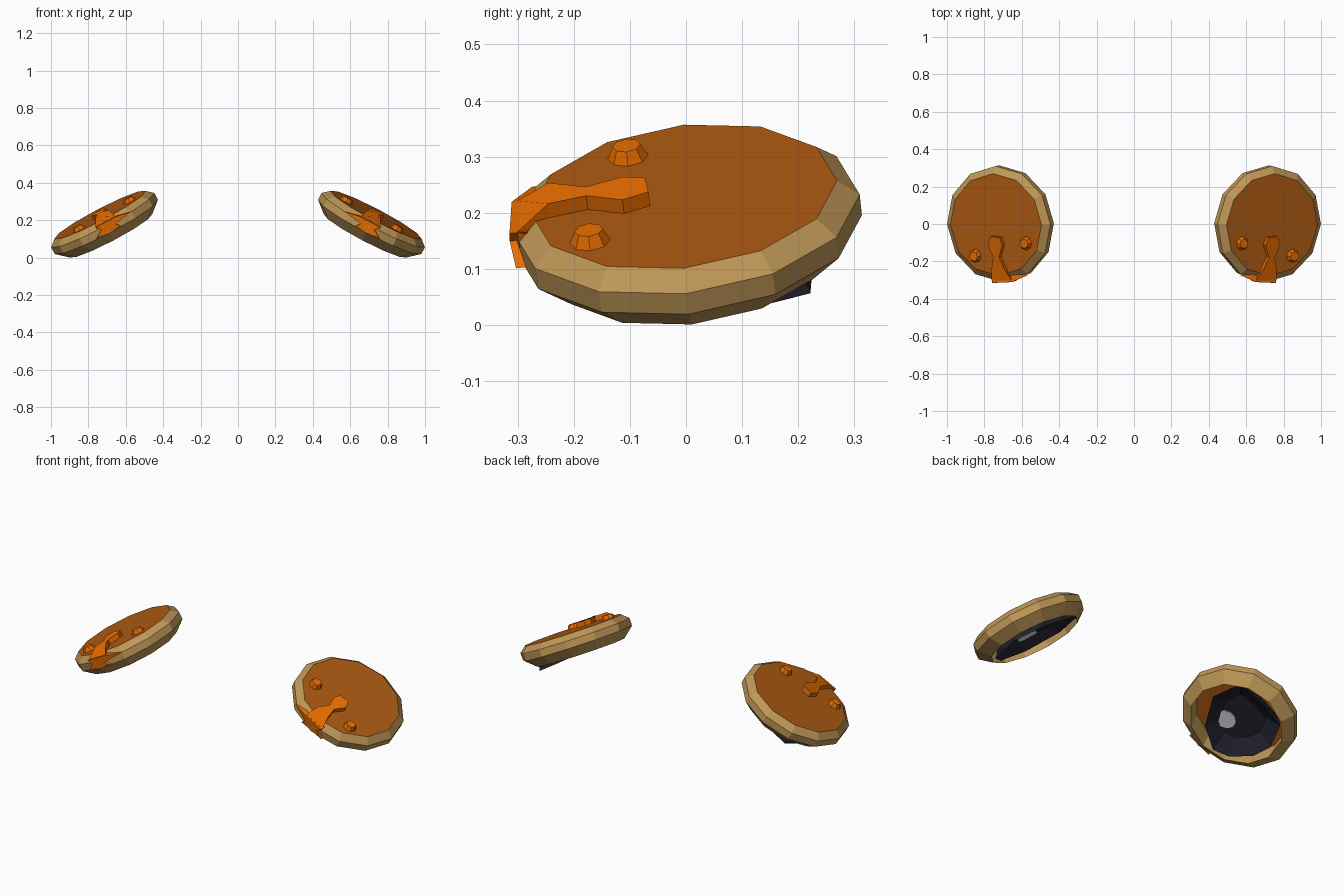
import bpy, bmesh
from math import sin, cos, pi, sqrt
from mathutils import Vector

cube = bpy.data.objects.get("Cube")
if cube:
    bpy.data.objects.remove(cube)


def material(name, rgb):
    m = bpy.data.materials.new(name)
    m.use_nodes = True
    m.diffuse_color = (*rgb, 1)
    m.node_tree.nodes["Principled BSDF"].inputs["Base Color"].default_value = (*rgb, 1)
    return m


TAN = material("tan_rim", (0.52, 0.31, 0.095))
BROWN = material("brown_leather", (0.41, 0.1, 0.006))
ORANGE = material("orange_metal", (0.82, 0.155, 0.0))
DARK = material("dark_padding", (0.016, 0.016, 0.028))
GREY = material("grey_pad", (0.75, 0.75, 0.75))

# Tilted frame of one plate: outward slope, backward slope, outer normal
CENTRE = Vector((0.738, -0.004, 0.229))
NORMAL = Vector((0.462, -0.115, 0.879)).normalized()
OUT = Vector((0.879, 0, -0.462)).normalized()
BACK = NORMAL.cross(OUT).normalized()


def loft(name, side, rings, mats, cap_mats=(0, 0)):
    """Join rings of local (out, back, height) points and cap both ends."""
    bm = bmesh.new()
    loops = []
    for ring in rings:
        pts = [CENTRE + OUT * a + BACK * b + NORMAL * h for a, b, h in ring]
        loops.append([bm.verts.new((p.x * side, p.y, p.z)) for p in pts])
    for low, high in zip(loops, loops[1:]):
        for i in range(len(low)):
            j = (i + 1) % len(low)
            bm.faces.new((low[i], low[j], high[j], high[i]))
    for loop, index in zip((loops[0], loops[-1]), cap_mats):
        bm.faces.new(loop).material_index = index
    bmesh.ops.recalc_face_normals(bm, faces=bm.faces)
    mesh = bpy.data.meshes.new(name)
    bm.to_mesh(mesh)
    bm.free()
    for m in mats:
        mesh.materials.append(m)
    obj = bpy.data.objects.new(name, mesh)
    bpy.context.collection.objects.link(obj)
    return obj


def circle(r, h, n=12, a=0, b=0):
    return [(a + r * cos(2 * pi * i / n), b + r * sin(2 * pi * i / n), h) for i in range(n)]


def scaled(outline, k, h):
    return [(p[0] * k, p[1] * k, h) for p in outline]


def draped(outline, h):
    """Lay an outline on the top face, sloping down over the front rim."""
    return [(a, b, h - 0.65 * max(0, -0.24 - b)) for a, b in outline]


# Crest on the top face: knob, neck and flare
crest = [(-0.033, -0.066), (0.022, -0.06), (0.042, -0.107), (0.012, -0.172),
         (0.028, -0.24), (0.05, -0.3), (-0.07, -0.3), (-0.052, -0.24),
         (-0.022, -0.172), (-0.046, -0.107)]
# Clasp over the front rim, as (out, height)
clasp = [(0.05, -0.012), (-0.07, -0.012), (-0.158, -0.032), (-0.05, -0.045),
         (-0.07, -0.07), (0.075, -0.07), (0.03, -0.038)]
# Padding under the plate
padding = [(-0.165, 0.192, -0.118), (-0.01, 0.218, -0.136), (0.135, 0.21, -0.149),
           (0.207, 0.06, -0.137), (0.195, -0.06, -0.135), (0.13, -0.185, -0.12),
           (0.05, -0.228, -0.118), (-0.08, -0.16, -0.118), (-0.19, 0.01, -0.115)]

for side, word in ((1, "left"), (-1, "right")):
    # Hollow plate with a bevelled rim
    loft(word + "_plate", side,
         [circle(0.275, 0), circle(0.312, -0.032), circle(0.311, -0.074),
          circle(0.25, -0.127), circle(0.25, -0.02)],
         [TAN, BROWN], cap_mats=(1, 1))

    # Studs
    for label, a, b in (("inner", -0.174, -0.1), ("outer", 0.135, -0.168)):
        loft(f"{word}_{label}_stud", side,
             [circle(0.038, -0.003, 8, a, b), circle(0.025, 0.023, 8, a, b)], [ORANGE])

    # Front ornament
    loft(word + "_crest", side, [draped(crest, -0.005), draped(crest, 0.028)], [ORANGE])
    loft(word + "_clasp", side,
         [[(a, -sqrt(r * r - a * a), h) for a, h in clasp] for r in (0.285, 0.318)], [ORANGE])

    # Dished padding with a pale round pad
    loft(word + "_padding", side,
         [scaled(padding, 0.7, -0.015), scaled(padding, 0.93, -0.1), padding,
          scaled(padding, 0.6, -0.072)], [DARK])
    loft(word + "_pad", side,
         [circle(0.056, -0.07, 10, -0.035, -0.065), circle(0.056, -0.077, 10, -0.035, -0.065)],
         [GREY])
